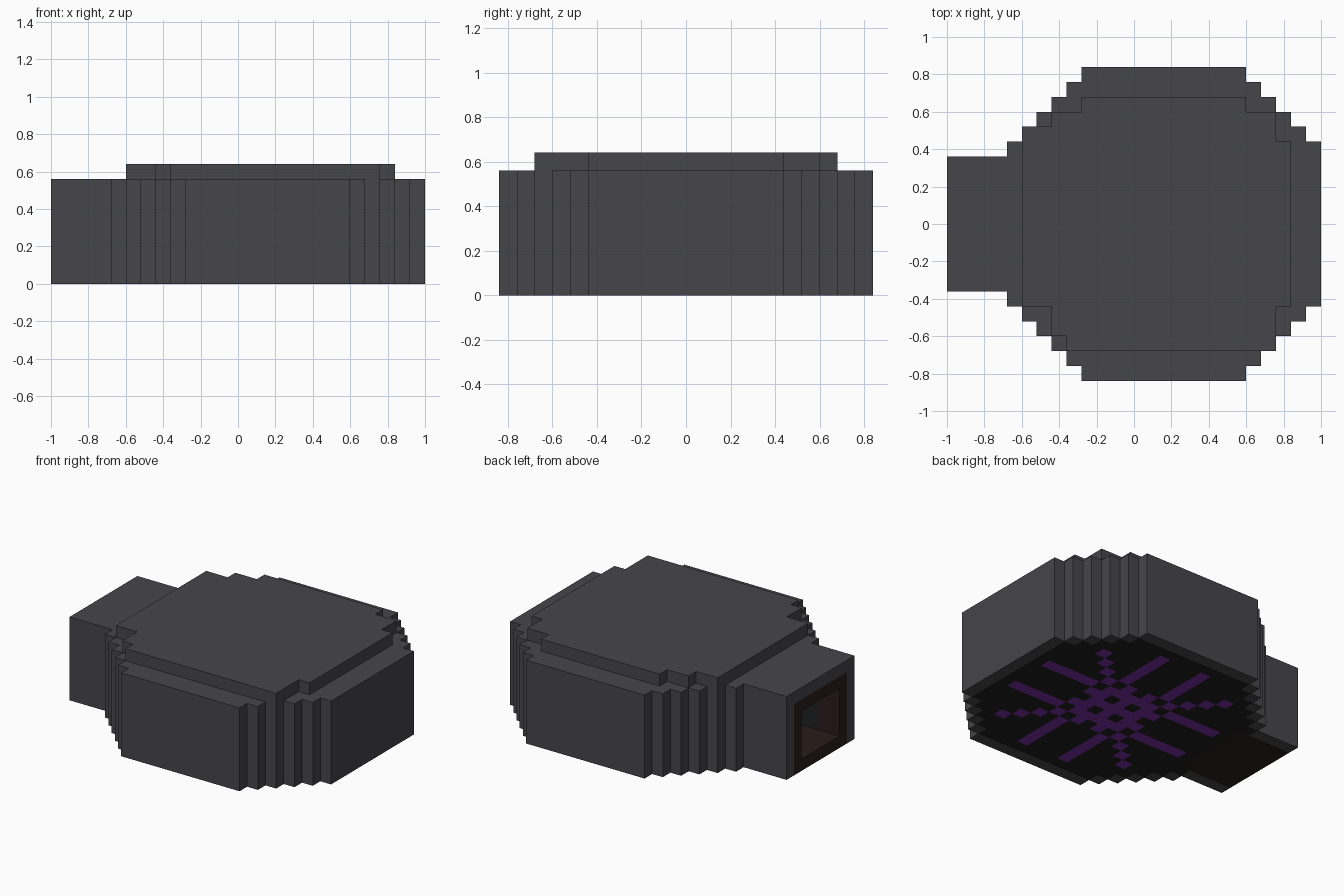
import bpy
from mathutils import Vector

cube = bpy.data.objects.get("Cube")
if cube:
    bpy.data.objects.remove(cube)

S = 0.08            # block size
MID = 14            # column at the centre of the round chamber


def material(name, color):
    m = bpy.data.materials.new(name)
    m.use_nodes = True
    m.diffuse_color = (*color, 1)
    m.node_tree.nodes["Principled BSDF"].inputs["Base Color"].default_value = (*color, 1)
    return m


MATERIALS = {
    "outer_shell": material("dark grey stone", (0.061, 0.060, 0.067)),
    "tunnel_lining": material("dark brown", (0.022, 0.012, 0.011)),
    "inner_doorway": material("dark slate", (0.013, 0.015, 0.016)),
    "floor": material("black stone", (0.0125, 0.0125, 0.0125)),
    "floor_pattern": material("purple", (0.178, 0.026, 0.35)),
}

# Column range of the raised roof for each row
ROOF = {-8: (8, 22), -7: (7, 22), -6: (7, 22), 6: (5, 22), 7: (7, 22), 8: (9, 20)}
ROOF.update({j: (5, 23) for j in range(-5, 6)})


def in_body(i, j, k):
    """Outline of the whole building, entrance included."""
    if k == 7:
        lo, hi = ROOF.get(j, (0, 0))
    elif 0 <= k < 7 and abs(j) <= 10:
        n = abs(j)
        lo, hi = (0, 25) if n <= 4 else (n - 1, 30 - n)
    else:
        return False
    return lo <= i < hi


def in_pattern(i, j):
    """Star of diagonal arms and paired straight bars."""
    a, b = sorted((abs(i - MID), abs(j)))
    if a == b:
        return a <= 6 and a != 1
    if b <= 2:
        return True
    return (a == 2 and 4 <= b <= 8) or (a == 1 and b == 3)


SIDES = [Vector(d) for d in ((1, 0, 0), (-1, 0, 0), (0, 1, 0),
                             (0, -1, 0), (0, 0, 1), (0, 0, -1))]


def part_at(i, j, k):
    """Name of the part filling a block, or None where it is empty."""
    if not in_body(i, j, k):
        return None
    if i < 5 and abs(j) <= 3 and k <= 5:                 # entrance tunnel
        if abs(j) <= 2 and 1 <= k <= 4:
            return None
        return "inner_doorway" if i >= 2 and k > 0 else "tunnel_lining"
    if i < 4:
        return "outer_shell"
    outside = [d for d in SIDES
               if not in_body(i + int(d.x), j + int(d.y), k + int(d.z))]
    if not outside:
        return None                                      # hollow chamber
    if k == 0 and all(d.z for d in outside):
        return "floor_pattern" if in_pattern(i, j) else "floor"
    return "outer_shell"


blocks = {}
for i in range(25):
    for j in range(-10, 11):
        for k in range(8):
            part = part_at(i, j, k)
            if part:
                blocks[i, j, k] = part


def build(name):
    """Make one part from the exposed sides of its blocks."""
    verts, faces, index = [], [], {}
    for cell, part in blocks.items():
        if part != name:
            continue
        centre = Vector(cell)
        for d in SIDES:
            if tuple(int(c) for c in centre + d) in blocks:
                continue
            u = Vector((d.y, d.z, d.x))
            v = d.cross(u)
            face = []
            for p, q in ((-1, -1), (1, -1), (1, 1), (-1, 1)):
                corner = centre + (d + u * p + v * q) / 2
                key = tuple(round(c * 2) for c in corner)
                if key not in index:
                    index[key] = len(verts)
                    verts.append(((corner.x - 12) * S, corner.y * S, (corner.z + 0.5) * S))
                face.append(index[key])
            faces.append(face)
    mesh = bpy.data.meshes.new(name)
    mesh.from_pydata(verts, [], faces)
    mesh.materials.append(MATERIALS[name])
    mesh.update()
    bpy.context.collection.objects.link(bpy.data.objects.new(name, mesh))


for part_name in MATERIALS:
    build(part_name)
